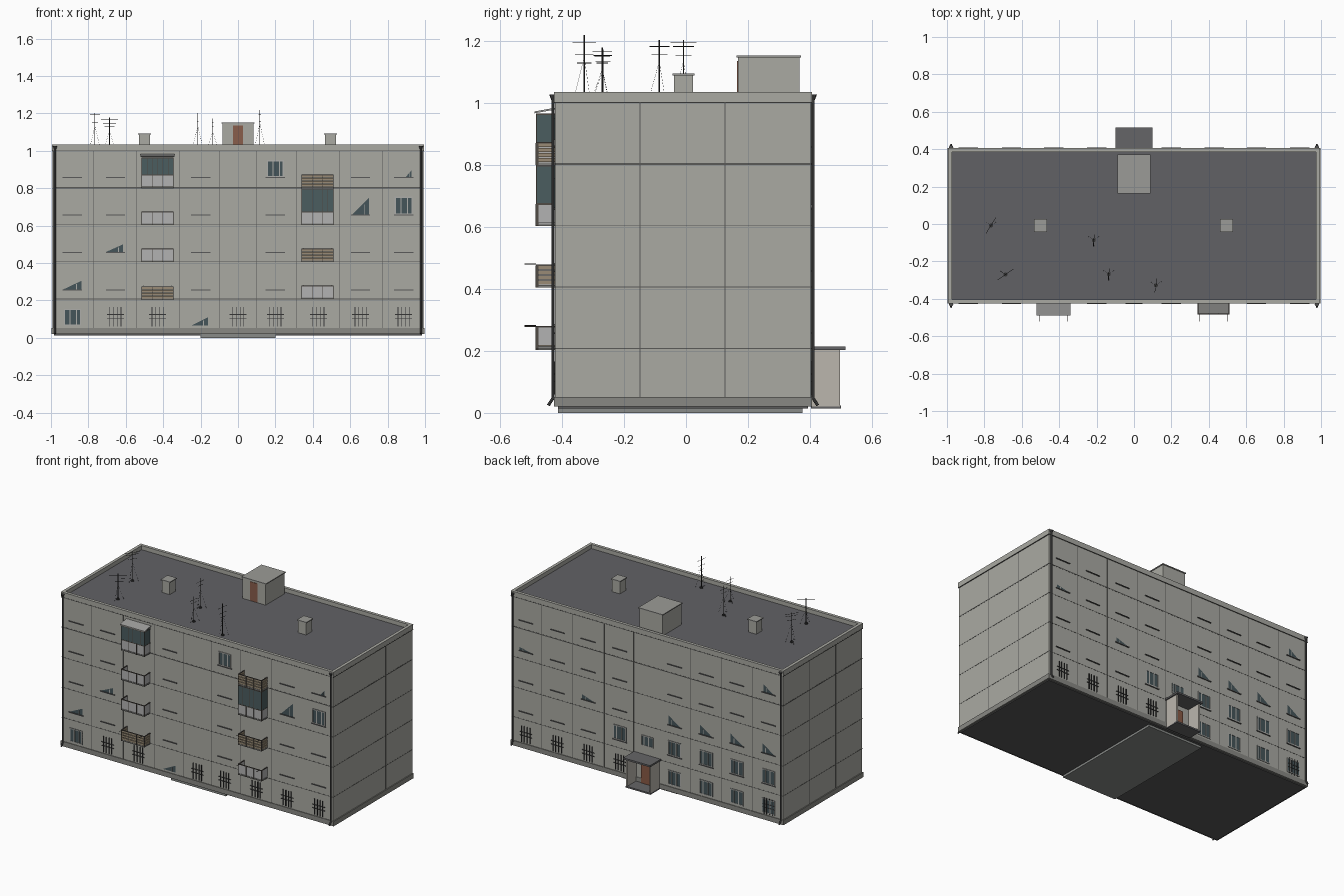
import bpy, bmesh
from mathutils import Matrix, Vector

parts = {}

def part(name, color):
    """One named object per part; geometry is gathered in a bmesh."""
    parts[name] = (bmesh.new(), color)
    return parts[name][0]

def box(bm, x0, x1, y0, y1, z0, z1):
    c = Matrix.Translation(((x0 + x1) / 2, (y0 + y1) / 2, (z0 + z1) / 2))
    s = Matrix.Diagonal((abs(x1 - x0), abs(y1 - y0), abs(z1 - z0), 1))
    bmesh.ops.create_cube(bm, size=1, matrix=c @ s)

def rod(bm, p, q, r, r2=None, n=6):
    p, q = Vector(p), Vector(q)
    d = q - p
    m = Matrix.Translation((p + q) / 2) @ d.to_track_quat('Z', 'Y').to_matrix().to_4x4()
    bmesh.ops.create_cone(bm, cap_ends=True, segments=n, radius1=r,
                          radius2=r if r2 is None else r2, depth=d.length, matrix=m)

WX, YF, YB = 0.99, -0.422, 0.403
WALL = (0.40, 0.40, 0.365)
DARK = (0.035, 0.035, 0.035)
COLS = [-0.885, -0.655, -0.43, -0.2, 0, 0.2, 0.43, 0.655, 0.885]
FLOORS = [0.06, 0.26, 0.46, 0.66, 0.86]

walls = part("wall_block", WALL)
parapet = part("parapet", WALL)
plinth = part("plinth", (0.25, 0.25, 0.23))
slab = part("foundation_slab", (0.25, 0.26, 0.25))
bottom = part("underside", (0.10, 0.10, 0.10))
roof = part("roof_deck", (0.12, 0.12, 0.13))
seams = part("panel_seams", (0.10, 0.10, 0.095))
sills = part("window_sills", (0.10, 0.10, 0.10))
glass = part("window_glass", (0.06, 0.09, 0.10))
frames = part("window_frames", (0.42, 0.42, 0.40))
grilles = part("window_grilles", DARK)
pipes = part("drainpipes", (0.08, 0.08, 0.08))

# body, plinth, foundation
box(walls, -WX, WX, YF, YB, 0.05, 1.0)
box(plinth, -0.996, 0.996, YF - 0.004, YB + 0.004, 0.02, 0.052)
box(bottom, -0.985, 0.985, YF + 0.01, YB - 0.01, 0.014, 0.03)
box(slab, -0.2, 0.2, -0.412, 0.375, 0, 0.02)

# roof and parapet ring
box(roof, -WX + 0.01, WX - 0.01, YF + 0.01, YB - 0.01, 0.99, 1.008)
for s in (-1, 1):
    box(parapet, s * (WX + 0.004), s * (WX - 0.016), YF - 0.003, YB + 0.003, 1.0, 1.035)
for a, b in ((YF - 0.003, YF + 0.017), (YB - 0.017, YB + 0.003)):
    box(parapet, -WX + 0.016, WX - 0.016, a, b, 1.0, 1.035)

# joints between wall panels, on all four sides
for z, t in ((0.208, 0.0015), (0.406, 0.0015), (0.605, 0.0015), (0.803, 0.003), (1.001, 0.002)):
    box(seams, -WX - 0.001, WX + 0.001, YF - 0.001, YB + 0.001, z - t, z + t)if z < 1 else \
        box(seams, -WX - 0.005, WX + 0.005, YF - 0.004, YB + 0.004, z - t, z + t)
for a, b in zip(COLS, COLS[1:]):
    x = (a + b) / 2
    box(seams, x - 0.0013, x + 0.0013, YF - 0.001, YB + 0.001, 0.052, 0.999)
for y in (-0.148, 0.126):
    box(seams, -WX - 0.001, WX + 0.001, y - 0.0013, y + 0.0013, 0.052, 0.999)

# windows: s = -1 front, 1 back
def window(s, x, z, w=0.095, h=0.095):
    y = YF if s < 0 else YB
    x0, x1 = x - w / 2, x + w / 2
    box(glass, x0, x1, y, y + s * 0.002, z, z + h)
    for a in (x0, x - w * 0.17, x + w * 0.2, x1 - 0.006):
        box(frames, a, a + 0.006, y, y + s * 0.004, z, z + h)
    for a in (z, z + h - 0.006):
        box(frames, x0, x1, y, y + s * 0.004, a, a + 0.006)

def corner_pane(s, x, z, w, h):
    """Half-hidden window, only a triangular corner shows."""
    y = YF if s < 0 else YB
    tri = [(x - w / 2, z), (x + w / 2, z), (x + w / 2, z + h)]
    f = glass.faces.new([glass.verts.new((a, y + s * 0.002, b)) for a, b in tri])
    f.normal_update()
    if f.normal.y * s < 0:
        f.normal_flip()
    box(frames, x + w * 0.2, x + w * 0.25, y, y + s * 0.003, z, z + h * 0.6)

def grille(s, x, z=0.06, w=0.09, h=0.105):
    y = YF if s < 0 else YB
    for i in (-0.33, -0.1, 0.13, 0.33):
        box(grilles, x + i * w - 0.0016, x + i * w + 0.0016, y, y + s * 0.006, z, z + h)
    for k in (0.4, 0.62):
        box(grilles, x - w / 2, x + w / 2, y, y + s * 0.005, z + k * h - 0.0015, z + k * h + 0.0015)

# front openings
window(-1, -0.885, 0.065, 0.09, 0.09)
window(-1, 0.885, 0.66)
window(-1, 0.2, 0.86, 0.09, 0.09)
for x, z, w, h in ((-0.205, 0.065, 0.09, 0.045), (-0.885, 0.26, 0.095, 0.045), (-0.66, 0.46, 0.09, 0.04),
                   (0.655, 0.66, 0.09, 0.09), (0.912, 0.86, 0.03, 0.035)):
    corner_pane(-1, x, z, w, h)
for x in COLS[1:3] + COLS[4:]:
    grille(-1, x)

# back openings
for x in COLS[:4]:
    window(1, x, 0.065)
    window(1, x, 0.26)
    corner_pane(1, x, 0.46, 0.09, 0.06)
window(1, 0.2, 0.26)
window(1, 0, 0.27, 0.09, 0.07)
corner_pane(1, -0.885, 0.86, 0.07, 0.05)
corner_pane(1, 0.43, 0.46, 0.09, 0.03)
corner_pane(1, 0.885, 0.66, 0.09, 0.02)
for x in COLS[5:] + COLS[:1]:
    grille(1, x)

# sills on upper floors
for z in FLOORS[1:]:
    for x in COLS:
        if x not in (-0.43, 0, 0.43):
            box(sills, x - 0.052, x + 0.052, YF, YF - 0.006, z - 0.006, z - 0.001)
        if x:
            box(sills, x - 0.052, x + 0.052, YB, YB + 0.006, z - 0.006, z - 0.001)

# corner drainpipes with funnels and outlet elbows
for sx in (-1, 1):
    for s, y in ((-1, YF - 0.007), (1, YB + 0.007)):
        x = sx * 0.978
        rod(pipes, (x, y, 0.045), (x, y, 1.01), 0.005, n=8)
        rod(pipes, (x, y, 1.008), (x, y, 1.026), 0.005, 0.012, n=8)
        rod(pipes, (x, y, 0.047), (x, y + s * 0.015, 0.024), 0.005, n=8)

# balconies
bslab = part("balcony_slabs", (0.22, 0.22, 0.21))
white = part("balcony_white_panels", (0.45, 0.45, 0.45))
wood = part("balcony_wood_slats", (0.32, 0.26, 0.18))
rails = part("balcony_rails", (0.08, 0.07, 0.06))
bglass = part("balcony_glazing", (0.07, 0.11, 0.115))
YO = -0.483

def shell(bm, x0, x1, z0, z1, t=0.004, o=0.0):
    """Front and two side panels of a balcony."""
    box(bm, x0 - o, x1 + o, YO - o, YO + t, z0, z1)
    box(bm, x0 - o, x0 + t, YO + t, YF, z0, z1)
    box(bm, x1 - t, x1 + o, YO + t, YF, z0, z1)

def balcony(xc, z, wooden=False, glazed=0, arms=False):
    x0, x1 = xc - 0.085, xc + 0.085
    box(bslab, x0, x1, YO, YF, z, z + 0.008)
    if wooden:
        for i in range(4):
            shell(wood, x0, x1, z + 0.009 + i * 0.016, z + 0.022 + i * 0.016)
    else:
        shell(white, x0, x1, z + 0.01, z + 0.068)
    shell(rails, x0, x1, z + 0.068, z + 0.073, o=0.001)
    for i in range(4):
        x = x0 + 0.001 + i * 0.168 / 3
        box(rails, x - 0.0015, x + 0.0015, YO - 0.002, YO + 0.007, z, z + 0.07)
    if glazed:
        shell(bglass, x0, x1, z + 0.073, z + glazed)
        for i in range(7):
            x = x0 + 0.001 + i * 0.168 / 6
            box(rails, x - 0.0012, x + 0.0012, YO - 0.001, YO + 0.002, z + 0.073, z + glazed)
        shell(rails, x0, x1, z + glazed - 0.005, z + glazed, o=0.001)
    if arms:
        for x in (x0 + 0.012, x1 - 0.012):
            rod(rails, (x, -0.52, z + 0.075), (x, YO, z + 0.075), 0.0015)

for z, w, g in ((0.203, 1, 0), (0.405, 0, 0), (0.603, 0, 0), (0.8, 0, 0.165)):
    balcony(-0.43, z, w, g, w)
for z, w, g in ((0.207, 0, 0), (0.405, 1, 0), (0.603, 0, 0.196), (0.8, 1, 0)):
    balcony(0.425, z, w, g, z < 0.5)
# sloping roof on the top glazed balcony
lid = part("balcony_roof", (0.35, 0.35, 0.34))
box(lid, -0.52, -0.34, -0.488, YF, 0.966, 0.972)
for v in lid.verts:
    if v.co.y > -0.45:
        v.co.z += 0.012

# rear entrance porch with a half-open front
porch = part("porch_walls", (0.50, 0.47, 0.42))
for s in (-1, 1):
    box(porch, s * 0.09, s * 0.08, YB, 0.497, 0.02, 0.203)
canopy = part("porch_canopy", (0.13, 0.13, 0.135))
box(canopy, -0.098, 0.098, YB, 0.515, 0.203, 0.214)
box(canopy, -0.09, 0.09, YB, 0.5, 0.014, 0.024)
door = part("entrance_door", (0.25, 0.10, 0.06))
box(door, -0.03, 0.04, YB, YB + 0.008, 0.024, 0.17)

# roof stair house and vent shafts, each with a thin lid
house = part("stair_house", WALL)
vents = part("vent_shafts", WALL)
lids = part("roof_lids", (0.33, 0.33, 0.31))
def hut(bm, x, y, hx, hy, top, o):
    box(bm, x - hx, x + hx, y - hy, y + hy, 1.0, top - 0.006)
    box(lids, x - hx - o, x + hx + o, y - hy - o, y + hy + o, top - 0.006, top)
hut(house, 0, 0.267, 0.084, 0.099, 1.152, 0.005)
for x in (-0.5, 0.495):
    hut(vents, x, -0.008, 0.029, 0.031, 1.094, 0.005)
rdoor = part("roof_door", (0.25, 0.11, 0.07))
box(rdoor, -0.028, 0.026, 0.165, 0.17, 1.01, 1.135)

# antennas with crossbars, base discs and guy wires
ant = part("antennas", DARK)
for x, y, top, dx, dy, bars in ((-0.765, -0.008, 1.203, 0.026, 0.042, (0.008, 0.022, 0.05)),
                                (-0.687, -0.27, 1.178, 0.044, 0.03, (0.012, 0.03, 0.05)),
                                (-0.215, -0.086, 1.203, 0.004, 0.032, (0.022, 0.047)),
                                (-0.135, -0.268, 1.172, 0.004, 0.03, (0.02, 0.04)),
                                (0.117, -0.328, 1.218, 0.006, 0.038, (0.025, 0.062, 0.09))):
    rod(ant, (x, y, 1.005), (x, y, top), 0.002)
    rod(ant, (x, y, 1.005), (x, y, 1.013), 0.011, n=10)
    for i, b in enumerate(bars):
        k = 1 - 0.2 * i
        rod(ant, (x - dx * k, y - dy * k, top - b), (x + dx * k, y + dy * k, top - b), 0.0012, n=4)
    for gx, gy in ((-0.03, 0.02), (0.03, 0.02), (0, -0.035)):
        rod(ant, (x + gx, y + gy, 1.007), (x, y, top - 0.07), 0.0005, n=3)

# turn every part into an object
for name, (bm, color) in parts.items():
    me = bpy.data.meshes.new(name)
    bm.to_mesh(me)
    bm.free()
    mat = bpy.data.materials.new(name + "_paint")
    mat.diffuse_color = (*color, 1)
    me.materials.append(mat)
    bpy.context.collection.objects.link(bpy.data.objects.new(name, me))
